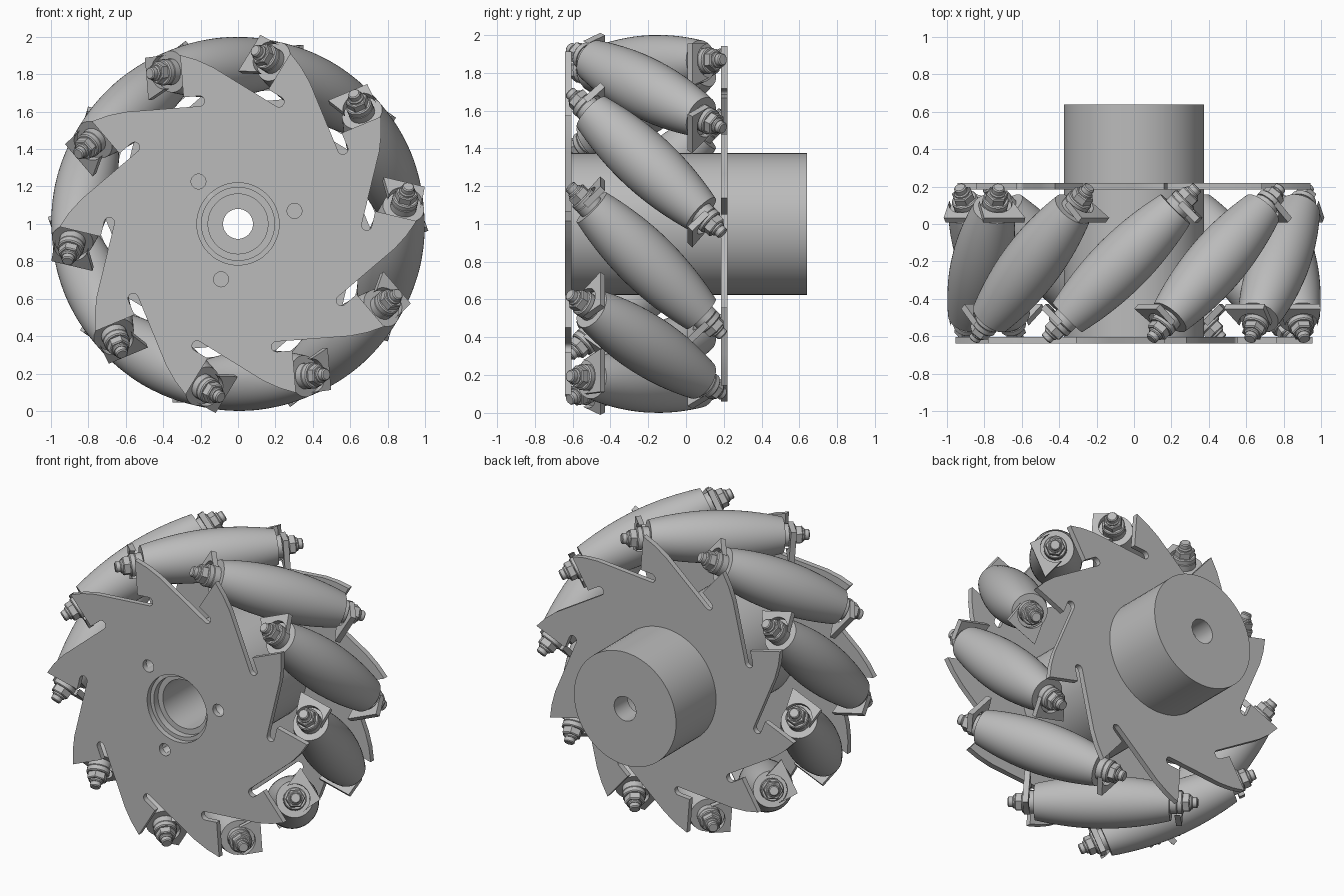
import bpy, bmesh
from math import sin, cos, pi, radians, sqrt
from mathutils import Matrix, Vector

cube = bpy.data.objects.get("Cube")
if cube:
    bpy.data.objects.remove(cube)

COUNT = 10                  # rollers around the wheel
STEP = radians(360 / COUNT)
START = radians(58.6)       # angle of the first roller
MID_Y = -0.21               # plane through the roller centres
PITCH = 0.84                # radius of the roller centres
PLATE_Y = -0.6225
HALF_T = 0.0175             # half the sheet thickness
LUG_S = 0.455               # lug position along the roller axis
FOLD = sqrt(2) * (PLATE_Y - MID_Y) + LUG_S
FOLD_T = LUG_S / sqrt(2) + FOLD / sqrt(2)
SLOT_R, SLOT_T, SLOT_W = 0.671, 0.153, 0.0275

grey = bpy.data.materials.new("metal_grey")
grey.use_nodes = True
colour = (0.5, 0.5, 0.5, 1)
grey.diffuse_color = colour
grey.node_tree.nodes["Principled BSDF"].inputs["Base Color"].default_value = colour


def finish(bm, name):
    bmesh.ops.recalc_face_normals(bm, faces=bm.faces)
    mesh = bpy.data.meshes.new(name)
    bm.to_mesh(mesh)
    bm.free()
    return style(mesh)


def style(mesh):
    mesh.materials.clear()
    mesh.materials.append(grey)
    mesh.shade_smooth()
    mesh.set_sharp_from_angle(angle=radians(32))
    return mesh


def place(name, mesh, matrix):
    obj = bpy.data.objects.new(name, mesh)
    bpy.context.scene.collection.objects.link(obj)
    obj.matrix_world = matrix
    return obj


def lathe(bm, profile, sides, closed=False):
    """Revolve (radius, height) points around z."""
    rings = []
    for r, z in profile:
        rings.append([bm.verts.new((r * cos(2 * pi * i / sides), r * sin(2 * pi * i / sides), z))
                      for i in range(sides)])
    pairs = list(zip(rings, rings[1:]))
    if closed:
        pairs.append((rings[-1], rings[0]))
    else:
        bm.faces.new(rings[0])
        bm.faces.new(rings[-1])
    for a, b in pairs:
        for i in range(sides):
            j = (i + 1) % sides
            bm.faces.new((a[i], a[j], b[j], b[i]))


def roller_frame(k):
    """Local x is radial, local z is the skewed roller axis."""
    a = START - k * STEP
    x = Vector((cos(a), 0, sin(a)))
    t = Vector((-sin(a), 0, cos(a)))
    z = (Vector((0, 1, 0)) - t).normalized()
    m = Matrix((x, z.cross(x), z)).transposed().to_4x4()
    m.translation = x * PITCH + Vector((0, MID_Y, 1))
    return m


# Barrel roller whose outline follows the wheel's rolling circle
bm = bmesh.new()
half = 0.41
spots = [half * i / 10 for i in range(-10, 11)]
lathe(bm, [(1 - sqrt(PITCH ** 2 + s * s / 2), s) for s in spots], 48)
roller_mesh = finish(bm, "roller")

# Spacer, washer, hex nut and threaded tip at one roller end
bm = bmesh.new()
for r, near, far, sides in ((0.07, 0.40, LUG_S, 24), (0.07, LUG_S, 0.487, 24),
                            (0.06, 0.487, 0.53, 6), (0.042, 0.53, 0.545, 20),
                            (0.033, 0.545, 0.575, 16)):
    lathe(bm, [(r, -near), (r, -far + 0.006), (r - 0.006, -far)], sides)
fastener_mesh = finish(bm, "fastener")

# Bent lug with a rounded end, square to the roller axis
bm = bmesh.new()
outline = [(SLOT_R + SLOT_W - PITCH, FOLD), (0.085, FOLD)]
outline += [(0.09 * cos(pi * i / 16), -0.09 * sin(pi * i / 16)) for i in range(17)]
face = bm.faces.new([bm.verts.new((x, y, -LUG_S - HALF_T)) for x, y in outline])
top = bmesh.ops.extrude_face_region(bm, geom=[face])["geom"]
bmesh.ops.translate(bm, verts=[v for v in top if isinstance(v, bmesh.types.BMVert)],
                    vec=(0, 0, 2 * HALF_T))
lug_mesh = finish(bm, "lug")

# Ten-armed slotted side plate as a filled outline with holes
arm = []
for i in range(9):
    a = pi * i / 8
    arm.append((SLOT_R - SLOT_W * cos(a), SLOT_T - SLOT_W * sin(a)))
arm += [(SLOT_R + SLOT_W, FOLD_T + 0.005), (0.925, FOLD_T + 0.005), (0.892, 0.15), (0.845, 0.065)]
outline = []
for k in range(COUNT):
    a = START - k * STEP
    outline += [(r * cos(a) - t * sin(a), r * sin(a) + t * cos(a)) for r, t in arm]


def circle(cx, cy, r, n):
    return [(cx + r * cos(2 * pi * i / n), cy + r * sin(2 * pi * i / n)) for i in range(n)]


screw_spots = [(0.31 * cos(radians(a)), 0.31 * sin(radians(a))) for a in (13, 133, 253)]
curve = bpy.data.curves.new("plate_outline", "CURVE")
curve.dimensions = "2D"
curve.fill_mode = "BOTH"
curve.extrude = HALF_T
loops = [outline, circle(0, 0, 0.22, 48)] + [circle(x, y, 0.04, 20) for x, y in screw_spots]
for loop in loops:
    spline = curve.splines.new("POLY")
    spline.points.add(len(loop) - 1)
    for p, (x, y) in zip(spline.points, loop):
        p.co = (x, y, 0, 1)
    spline.use_cyclic_u = True
source = place("plate_outline", curve, Matrix())
bpy.context.view_layer.update()
plate_mesh = bpy.data.meshes.new_from_object(
    source.evaluated_get(bpy.context.evaluated_depsgraph_get()))
bpy.data.objects.remove(source)
bm = bmesh.new()
bm.from_mesh(plate_mesh)
bmesh.ops.remove_doubles(bm, verts=bm.verts, dist=0.0001)
plate_mesh = finish(bm, "plate")

# Both plates; the rear one is the front one turned over about a roller's radius
upright = Matrix.Rotation(pi / 2, 4, "X")
front = Matrix.Translation((0, PLATE_Y, 1)) @ upright
pivot = Matrix.Translation((0, MID_Y, 1))
turn = Matrix.Rotation(pi, 4, Vector((cos(START), 0, sin(START))))
place("front_plate", plate_mesh, front)
place("back_plate", plate_mesh, pivot @ turn @ pivot.inverted() @ front)

# Rollers with a lug and fastener at each end
flip = Matrix.Rotation(pi, 4, "X")
for k in range(COUNT):
    frame = roller_frame(k)
    place(f"roller_{k + 1}", roller_mesh, frame)
    for side, m in (("front", frame), ("back", frame @ flip)):
        place(f"{side}_lug_{k + 1}", lug_mesh, m)
        place(f"{side}_fastener_{k + 1}", fastener_mesh, m)

# Hub with a stepped bore; local z points to the front
bm = bmesh.new()
lathe(bm, [(0.375, 0.605), (0.375, -0.64), (0.08, -0.64), (0.08, -0.5), (0.16, -0.5),
           (0.16, 0.56), (0.195, 0.56), (0.195, 0.605)], 64, closed=True)
hub = place("hub", finish(bm, "hub"), Matrix.Translation((0, 0, 1)) @ upright)

# Screw holes sunk into the hub
bm = bmesh.new()
for x, y in screw_spots:
    bmesh.ops.create_cone(bm, cap_ends=True, segments=20, radius1=0.04, radius2=0.04, depth=0.4,
                          matrix=Matrix.Translation((x, y, 0.6)))
cutter = place("screw_hole_cutter", finish(bm, "screw_hole_cutter"), hub.matrix_world.copy())
cutter.hide_render = True
cutter.hide_viewport = True
cut = hub.modifiers.new("screw_holes", "BOOLEAN")
cut.operation = "DIFFERENCE"
cut.solver = "EXACT"
cut.object = cutter
